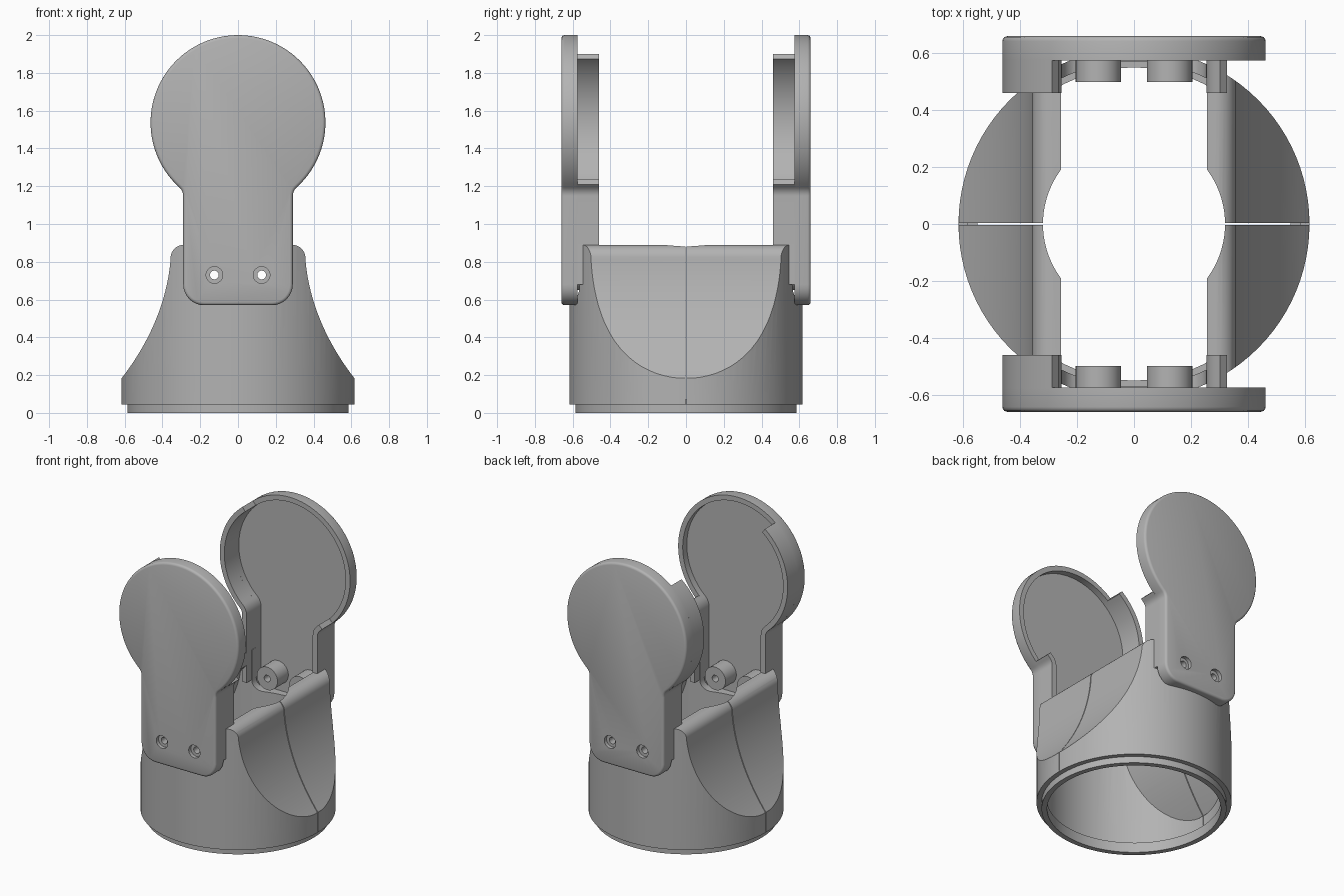
import bpy, bmesh
from math import sin, cos, pi, radians, sqrt, atan2
from mathutils import Vector
from mathutils.geometry import interpolate_bezier

cube = bpy.data.objects.get("Cube")
if cube:
    bpy.data.objects.remove(cube, do_unlink=True)

# One grey plastic for everything
grey = bpy.data.materials.new("grey_plastic")
grey.use_nodes = True
grey.diffuse_color = (0.45, 0.45, 0.45, 1)
for node in grey.node_tree.nodes:
    if node.type == 'BSDF_PRINCIPLED':
        node.inputs["Base Color"].default_value = grey.diffuse_color
        node.inputs["Roughness"].default_value = 0.6


def loft(name, loops, ring=False):
    """Skin a list of equal-length loops; cap the ends or close into a ring."""
    bm = bmesh.new()
    rows = [[bm.verts.new(p) for p in loop] for loop in loops]
    pairs = list(zip(rows, rows[1:]))
    if ring:
        pairs.append((rows[-1], rows[0]))
    else:
        bm.faces.new(rows[0])
        bm.faces.new(rows[-1])
    n = len(rows[0])
    for a, b in pairs:
        for i in range(n):
            j = (i + 1) % n
            bm.faces.new((a[i], a[j], b[j], b[i]))
    bmesh.ops.recalc_face_normals(bm, faces=bm.faces)
    mesh = bpy.data.meshes.new(name)
    bm.to_mesh(mesh)
    bm.free()
    mesh.materials.append(grey)
    obj = bpy.data.objects.new(name, mesh)
    bpy.context.collection.objects.link(obj)
    return obj


def prism(name, points, y0, y1):
    return loft(name, [[(x, y, z) for x, z in points] for y in (y0, y1)])


def circle(r, z, n=96):
    return [(r * cos(2 * pi * i / n), r * sin(2 * pi * i / n), z) for i in range(n)]


def rod(name, x, z, r, y0, y1):
    pts = [(x + r * cos(pi * i / 16), z + r * sin(pi * i / 16)) for i in range(32)]
    return prism(name, pts, y0, y1)


def cut(obj, tool, operation='DIFFERENCE', keep=False):
    mod = obj.modifiers.new("cut", 'BOOLEAN')
    mod.operation, mod.object, mod.solver = operation, tool, 'EXACT'
    bpy.context.view_layer.objects.active = obj
    bpy.ops.object.modifier_apply(modifier=mod.name)
    if not keep:
        bpy.data.objects.remove(tool, do_unlink=True)


def finish(obj, angle=32):
    bpy.ops.object.select_all(action='DESELECT')
    obj.select_set(True)
    bpy.context.view_layer.objects.active = obj
    bpy.ops.object.shade_smooth_by_angle(angle=radians(angle))


# Paddle outline: round head, narrow stem, filleted neck
HEAD_Z, HEAD_R, STEM, BOTTOM, CORNER, FILLET = 1.537, 0.463, 0.29, 0.57, 0.11, 0.06
NECK_X = STEM + FILLET
NECK_DROP = sqrt((HEAD_R + FILLET) ** 2 - NECK_X ** 2)
NECK_ANGLE = atan2(-NECK_DROP, NECK_X)


def arc(cx, cz, r, a0, a1, n):
    return [(cx + r * cos(a0 + (a1 - a0) * i / n),
             cz + r * sin(a0 + (a1 - a0) * i / n)) for i in range(n + 1)]


def side(off, end, n):
    """Right-hand edge from the stem corner up around the head."""
    pts = [(STEM - off, BOTTOM + CORNER)]
    pts += arc(NECK_X, HEAD_Z - NECK_DROP, FILLET + off, pi, NECK_ANGLE + pi, 6)
    return pts + arc(0, HEAD_Z, HEAD_R - off, NECK_ANGLE, end, n)[1:]


def outline(off):
    corner = arc(STEM - CORNER, BOTTOM + CORNER, CORNER - off, -pi / 2, 0, 8)
    right = corner[:-1] + side(off, pi / 2, 36)
    return right + [(-x, z) for x, z in reversed(right[:-1])]


# Hollow round base with concave sides
curve = [(p.x, p.y) for p in interpolate_bezier(
    Vector((0.615, 0.185)), Vector((0.46, 0.385)), Vector((0.375, 0.6)), Vector((0.357, 0.81)), 24)]
right = [(0.7, -0.1), (0.7, 0.185)] + curve + arc(0.287, 0.82, 0.07, 0.1, pi / 2, 8)
base = loft("base_shell", [circle(0.617, 0.045), circle(0.617, 1)])
cut(base, prism("saddle_tool", right + [(-x, z) for x, z in reversed(right)], -1, 1), 'INTERSECT')

inner = [(p.x, p.y) for p in interpolate_bezier(
    Vector((0.57, 0.16)), Vector((0.42, 0.37)), Vector((0.33, 0.58)), Vector((0.315, 0.74)), 16)]
right = [(0.7, -0.1), (0.7, 0.16)] + inner + [(0.257, 0.8), (0.257, 1.1)]
void = prism("void_tool", right + [(-x, z) for x, z in reversed(right)], -1, 1)
cut(void, loft("bore", [circle(0.572, -0.05), circle(0.572, 1.05)]), 'INTERSECT')
cut(base, void)
cut(base, loft("notch_tool", [circle(0.32, 0.5), circle(0.32, 1.2)]))
cut(base, prism("window_tool", outline(0.037), -0.8, 0.8))
cut(base, prism("seam_tool", [(-0.8, 0.05), (0.8, 0.05), (0.8, 1.3), (-0.8, 1.3)], -0.003, 0.003))
finish(base)

# Lip under the base
lip = loft("base_lip", [circle(0.585, 0), circle(0.585, 0.07),
                        circle(0.55, 0.07), circle(0.55, 0)], ring=True)
finish(lip)

# Two facing paddles with shallow trays, partial guard walls and screw bosses
WALL = 0.035
LAYERS = [(0.62, WALL), (0.575, WALL), (0.575, 0), (0.643, 0),
          (0.651, 0.002), (0.657, 0.007), (0.66, 0.016)]
for tag, s in (("front", -1), ("back", 1)):
    paddle = loft(tag + "_paddle",
                  [[(x, s * y, z) for x, z in outline(off)] for y, off in LAYERS])
    bosses = [rod(f"{tag}_{w}_boss", x, 0.73, 0.08, s * 0.5, s * 0.63)
              for w, x in (("right", -0.125), ("left", 0.125))]
    for x, boss in zip((-0.125, 0.125), bosses):
        hole = rod("hole_tool", x, 0.73, 0.023, s * 0.4, s * 0.8)
        cut(boss, hole, keep=True)
        cut(paddle, hole)
        cut(paddle, rod("recess_tool", x, 0.73, 0.044, s * 0.635, s * 0.8))
        finish(boss)
    finish(paddle)

    # Guard walls: tall around one side of the head, short on the other
    for w, m, end in (("left", 1, -pi / 4), ("right", -1, radians(51.6))):
        n = 3 if m > 0 else 28
        strip = side(0, end, n) + side(WALL, end, n)[::-1]
        finish(prism(f"{tag}_{w}_guard", [(m * x, z) for x, z in strip], s * 0.46, s * 0.58))
